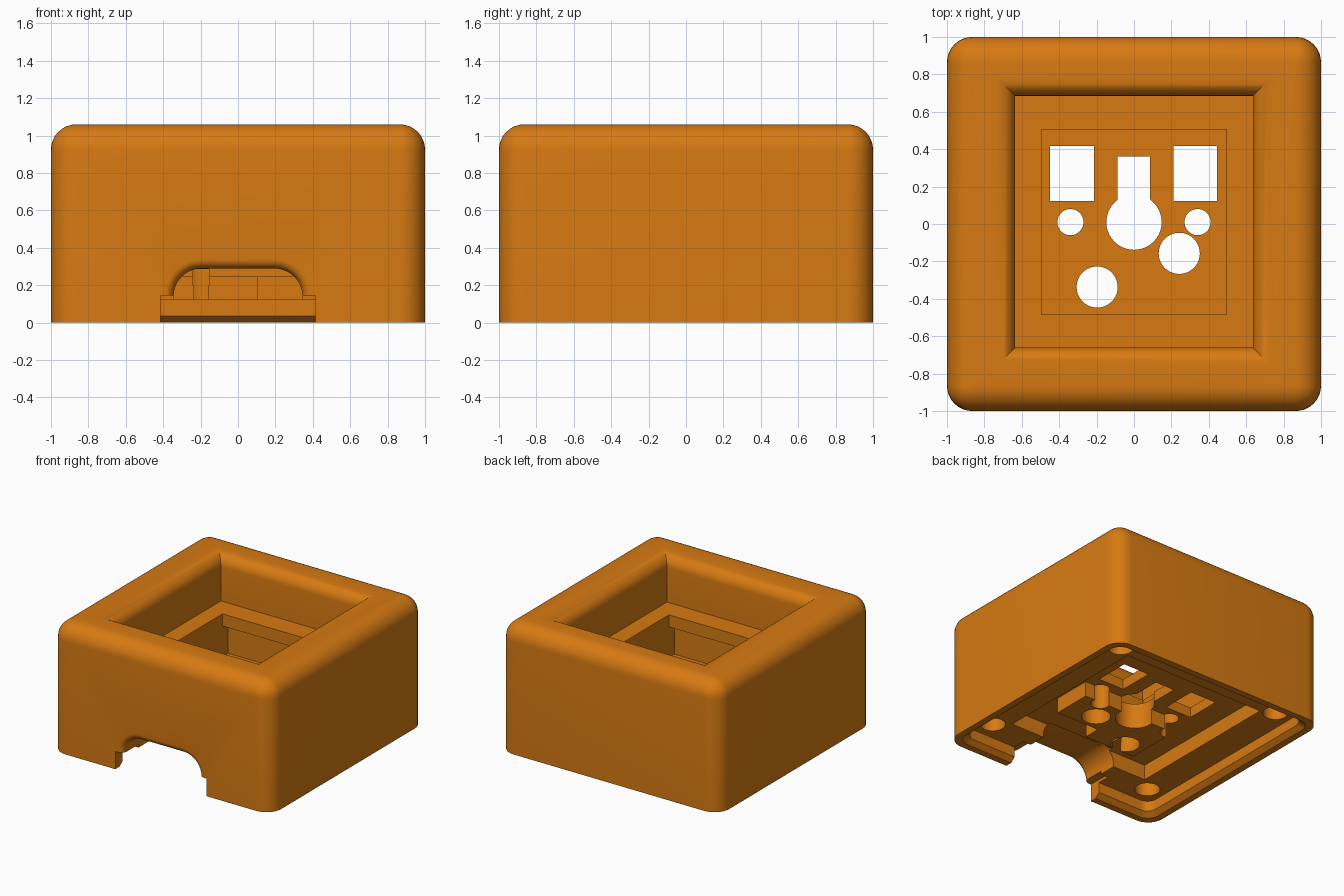
import bpy, bmesh, math

if "Cube" in bpy.data.objects:
    bpy.data.objects.remove(bpy.data.objects["Cube"])

orange = bpy.data.materials.new("orange_plastic")
orange.diffuse_color = (0.68, 0.195, 0.006, 1)
orange.use_nodes = True
orange.node_tree.nodes["Principled BSDF"].inputs["Base Color"].default_value = orange.diffuse_color


def loft(name, rings):
    """Closed solid through a list of equal-length point rings."""
    bm = bmesh.new()
    vs = [[bm.verts.new(p) for p in r] for r in rings]
    n = len(vs[0])
    for a, b in zip(vs, vs[1:]):
        for i in range(n):
            j = (i + 1) % n
            bm.faces.new((a[i], a[j], b[j], b[i]))
    bm.faces.new(vs[0])
    bm.faces.new(vs[-1])
    bmesh.ops.recalc_face_normals(bm, faces=bm.faces[:])
    me = bpy.data.meshes.new(name)
    bm.to_mesh(me)
    bm.free()
    me.materials.append(orange)
    ob = bpy.data.objects.new(name, me)
    bpy.context.collection.objects.link(ob)
    return ob


def rounded(hx, hy, r, z, seg=8):
    """Ring of a rounded rectangle at height z."""
    pts = []
    for k, (sx, sy) in enumerate(((1, 1), (-1, 1), (-1, -1), (1, -1))):
        for i in range(seg + 1):
            a = math.pi / 2 * (k + i / seg)
            pts.append((sx * (hx - r) + r * math.cos(a),
                        sy * (hy - r) + r * math.sin(a), z))
    return pts


def rect(x0, x1, y0, y1, z):
    return [(x0, y0, z), (x1, y0, z), (x1, y1, z), (x0, y1, z)]


def box(x0, x1, y0, y1, z0, z1):
    return loft("cutter", [rect(x0, x1, y0, y1, z0), rect(x0, x1, y0, y1, z1)])


def cyl(x, y, r, z0, z1, n=40):
    ring = lambda z: [(x + r * math.cos(math.tau * i / n),
                       y + r * math.sin(math.tau * i / n), z) for i in range(n)]
    return loft("cutter", [ring(z0), ring(z1)])


def cut(target, cutter):
    m = target.modifiers.new("cut", 'BOOLEAN')
    m.operation, m.solver, m.object = 'DIFFERENCE', 'EXACT', cutter
    bpy.context.view_layer.objects.active = target
    bpy.ops.object.modifier_apply(modifier=m.name)
    bpy.data.objects.remove(cutter)


# Outer shell: rounded vertical corners and rounded top edge
H, R, N = 1.06, 0.135, 8
rings = [rounded(1, 1, R, 0)]
for i in range(N + 1):
    a = math.pi / 2 * i / N
    o = R * (1 - math.cos(a)) * 0.99
    rings.append(rounded(1 - o, 1 - o, R - o, H - R + R * math.sin(a)))
case = loft("case", rings)

# Top opening with rolled inner rim
F = 0.1
rings = [rect(-0.635, 0.635, -0.66, 0.685, 0.68)]
for i in range(N + 1):
    a = math.pi / 2 * i / N
    o = F * (1 - math.cos(a))
    rings.append(rect(-0.635 - o, 0.635 + o, -0.66 - o, 0.685 + o,
                      H - F + F * math.sin(a)))
o = F + 0.002
rings.append(rect(-0.635 - o, 0.635 + o, -0.66 - o, 0.685 + o, H + 0.05))
cut(case, loft("cutter", rings))

# Switch socket: plate hole, then a longer pocket under the lip
cut(case, box(-0.495, 0.495, -0.485, 0.505, 0.5, 0.8))
cut(case, box(-0.495, 0.495, -0.555, 0.575, 0.33, 0.58))

# Base recess with a chamfered mouth
cut(case, loft("cutter", [rounded(0.955, 0.955, 0.1, -0.02),
                          rounded(0.945, 0.945, 0.1, 0.0),
                          rounded(0.905, 0.905, 0.08, 0.035),
                          rounded(0.905, 0.905, 0.08, 0.12)]))

# Underside cavity, leaving the contact holder blocks standing
cavity = box(-0.65, 0.65, -0.65, 0.7, 0.08, 0.245)
cut(cavity, box(-0.36, 0.105, -0.44, 0.03, 0.0, 0.4))
cut(cavity, box(0.1, 0.5, -0.3, 0.03, 0.0, 0.4))
cut(case, cavity)


# Cable exit: arch with a flared outer mouth
def arch(o, y):
    w, top, r = 0.345 + o, 0.29 + o, 0.15 + o
    pts = [(-w, y, -0.05)]
    for i in range(N + 1):
        a = math.pi / 2 * i / N
        pts.append((-w + r - r * math.cos(a), y, top - r + r * math.sin(a)))
    return pts + [(-x, y, z) for x, y, z in reversed(pts)]


G = 0.05
rings = [arch(G, -1.05)]
for i in range(N + 1):
    a = math.pi / 2 * i / N
    rings.append(arch(G * (1 - math.sin(a)), -1 + G * (1 - math.cos(a))))
rings.append(arch(0, -0.62))
cut(case, loft("cutter", rings))
cut(case, box(-0.415, 0.415, -1.1, -0.8, -0.05, 0.145))
cut(case, box(-0.24, -0.155, -0.7, -0.35, 0.2, 0.288))

# Through holes in the socket floor
LO, HI = 0.05, 0.45
cut(case, cyl(0, 0.01, 0.148, LO, HI))
cut(case, box(-0.088, 0.086, 0.05, 0.36, LO, HI))
cut(case, box(-0.45, -0.213, 0.123, 0.417, LO, HI))
cut(case, box(0.21, 0.445, 0.123, 0.417, LO, HI))
for x, y, r in ((-0.34, 0.01, 0.07), (0.34, 0.01, 0.07),
                (-0.197, -0.337, 0.11), (0.242, -0.157, 0.11)):
    cut(case, cyl(x, y, r, LO, HI))

# Blind corner holes under the base
for x in (-0.76, 0.76):
    for y in (-0.75, 0.75):
        cut(case, cyl(x, y, 0.095, 0.06, 0.24, 32))

bpy.ops.object.select_all(action='DESELECT')
case.select_set(True)
bpy.context.view_layer.objects.active = case
bpy.ops.object.shade_smooth_by_angle(angle=math.radians(30))
